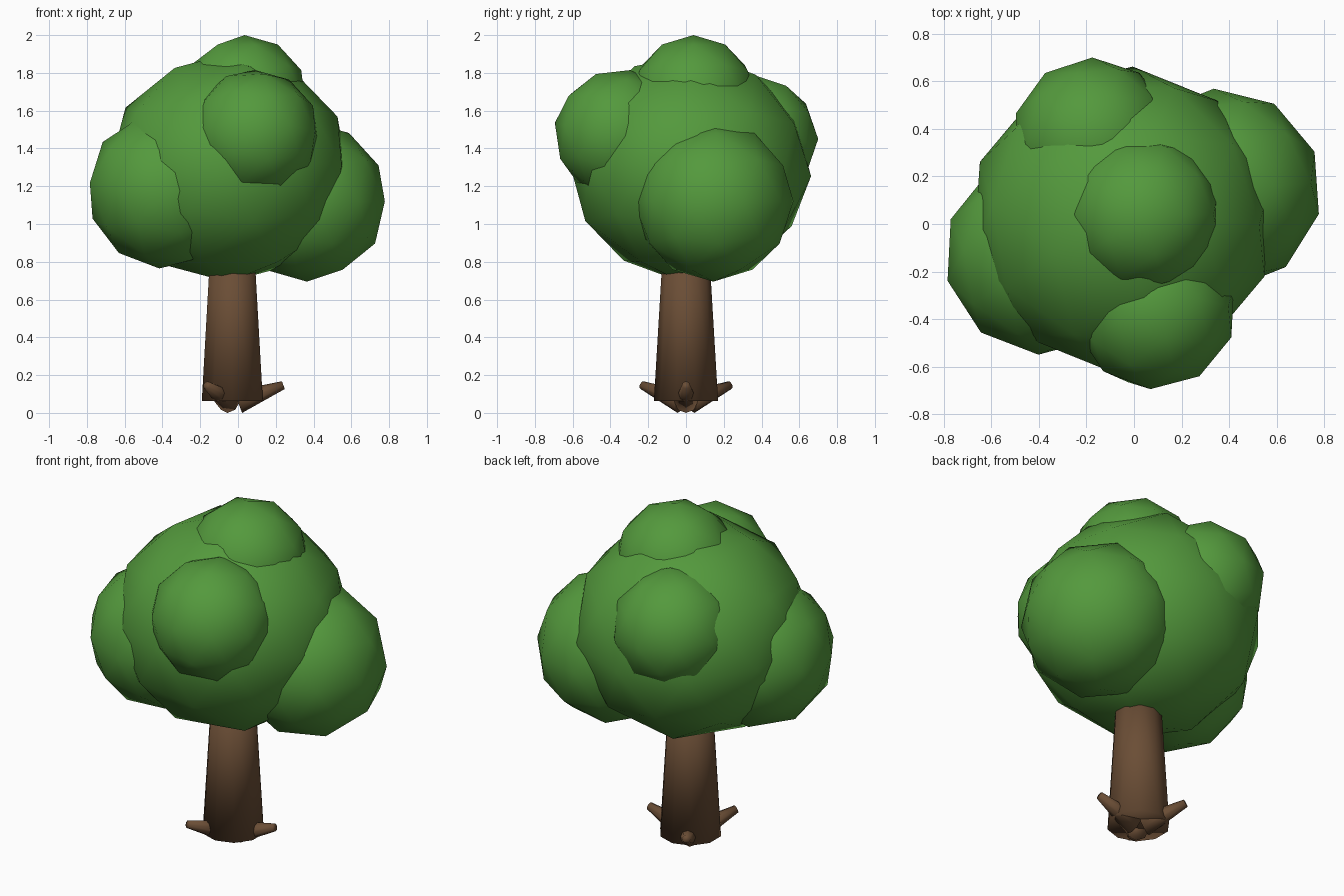
import bpy
import math
from mathutils import Vector

if "Cube" in bpy.data.objects:
    bpy.data.objects.remove(bpy.data.objects["Cube"], do_unlink=True)


def make_material(name, rgb):
    mat = bpy.data.materials.new(name)
    mat.use_nodes = True
    mat.diffuse_color = (*rgb, 1)
    mat.node_tree.nodes["Principled BSDF"].inputs["Base Color"].default_value = (*rgb, 1)
    return mat


leaf_green = make_material("leaf_green", (0.088, 0.32, 0.046))
bark_brown = make_material("bark_brown", (0.145, 0.075, 0.036))


def finish(name, mat):
    obj = bpy.context.object
    obj.name = name
    obj.data.materials.append(mat)
    bpy.ops.object.shade_smooth()
    return obj


def leaf_ball(name, center, radius, turn=(0, 0, 0), flatten=1.0):
    bpy.ops.mesh.primitive_ico_sphere_add(
        subdivisions=2, radius=radius, location=center,
        rotation=[math.radians(a) for a in turn])
    finish(name, leaf_green).scale.z = flatten


def tapered_rod(name, start, end, r_start, r_end, sides):
    start, end = Vector(start), Vector(end)
    axis = end - start
    bpy.ops.mesh.primitive_cone_add(
        vertices=sides, radius1=r_start, radius2=r_end, depth=axis.length,
        location=(start + end) / 2,
        rotation=axis.to_track_quat('Z', 'Y').to_euler())
    finish(name, bark_brown)


# Crown: one large, slightly flattened ball with smaller clumps pushed into it
leaf_ball("crown_main", (-0.05, 0.02, 1.298), 0.645, (-4, 0, -4), 0.94)
leaf_ball("crown_left_clump", (0.365, 0.145, 1.12), 0.425, (0, 0, 4))
leaf_ball("crown_right_clump", (-0.38, -0.13, 1.183), 0.42, (0, 5, -3))
leaf_ball("crown_front_clump", (0.087, -0.355, 1.475), 0.345, (-10, 0, -3))
leaf_ball("crown_back_clump", (-0.175, 0.36, 1.45), 0.34, (0, 6, 0))
leaf_ball("crown_top_clump", (0.035, 0.04, 1.665), 0.335)

# Trunk
trunk_x = -0.03
tapered_rod("trunk", (trunk_x, 0, 0.062), (trunk_x, 0, 0.9), 0.17, 0.12, 10)

# Three stubby roots that start under the trunk and rise outward
for i in range(3):
    a = math.tau * i / 3
    out = Vector((math.cos(a), math.sin(a), 0))
    base = Vector((trunk_x, 0, 0)) + out * 0.03
    tip = Vector((trunk_x, 0, 0)) + out * 0.27
    tapered_rod(f"root_{i + 1}", base + Vector((0, 0, 0.058)),
                tip + Vector((0, 0, 0.147)), 0.062, 0.022, 8)
